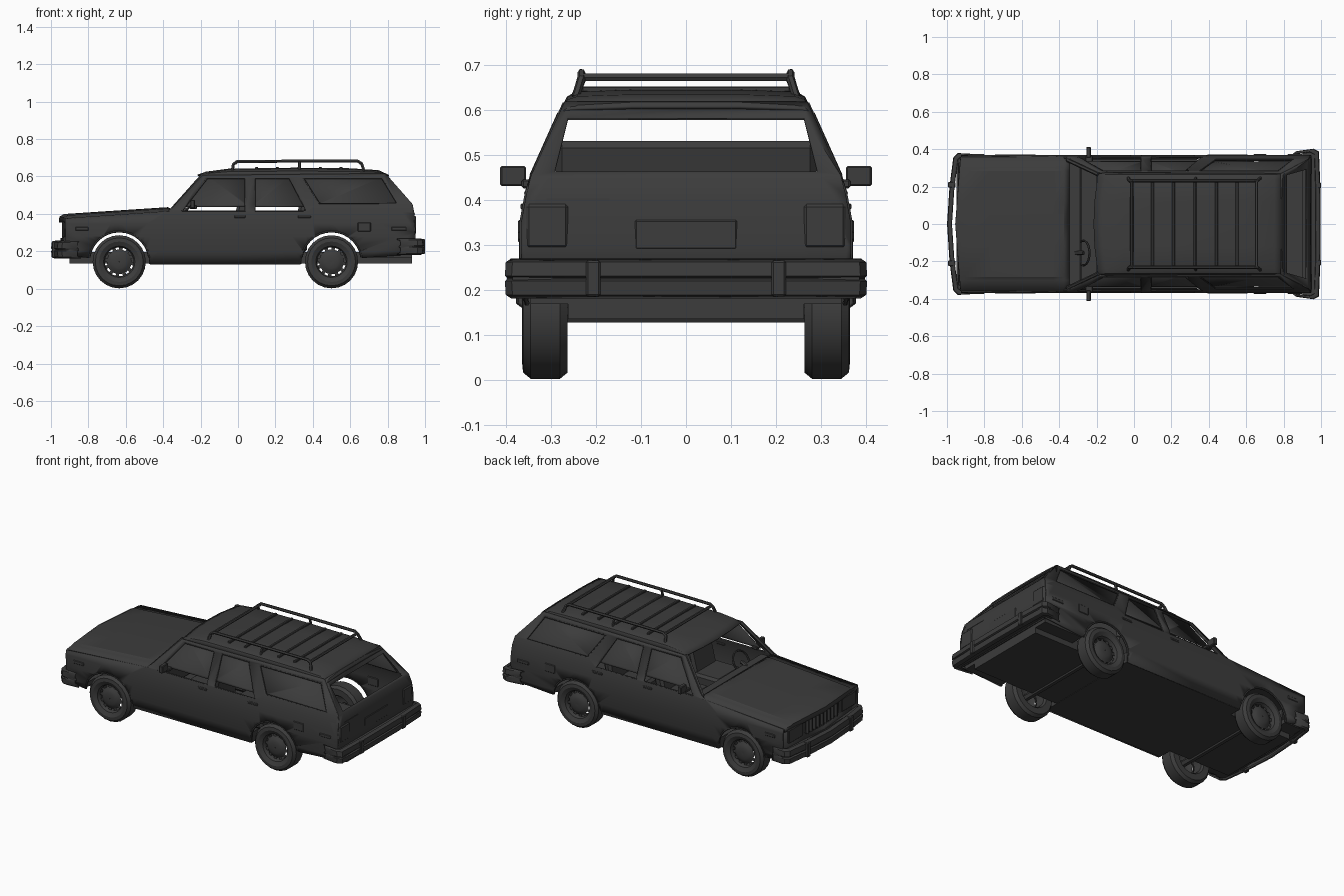
import bpy, bmesh, math
from mathutils import Vector

if "Cube" in bpy.data.objects:
    bpy.data.objects.remove(bpy.data.objects["Cube"])

paint = bpy.data.materials.new("charcoal paint")
paint.diffuse_color = (0.045, 0.045, 0.045, 1)
paint.use_nodes = True
paint.node_tree.nodes["Principled BSDF"].inputs["Base Color"].default_value = paint.diffuse_color


def finish(name, bm, thick=0):
    bmesh.ops.recalc_face_normals(bm, faces=bm.faces[:])
    me = bpy.data.meshes.new(name)
    bm.to_mesh(me)
    bm.free()
    ob = bpy.data.objects.new(name, me)
    bpy.context.collection.objects.link(ob)
    me.materials.append(paint)
    if thick:
        m = ob.modifiers.new("thickness", 'SOLIDIFY')
        m.thickness, m.offset = thick, 0
    return ob


def lerp(table, t):
    if t <= table[0][0]:
        return table[0][1]
    for (a, u), (b, v) in zip(table, table[1:]):
        if t <= b:
            return u + (v - u) * (t - a) / (b - a)
    return table[-1][1]


def panel(name, loops, knots, fmap, thick=0.008):
    """Flat outline with holes, cut at the knot heights, then bent by fmap."""
    bm = bmesh.new()
    for loop in loops:
        vs = [bm.verts.new((a, 0, z)) for a, z in loop]
        for i, v in enumerate(vs):
            bm.edges.new((v, vs[i - 1]))
    bmesh.ops.triangle_fill(bm, use_beauty=True, edges=bm.edges[:], normal=(0, 1, 0))
    for k in knots:
        bmesh.ops.bisect_plane(bm, geom=bm.verts[:] + bm.edges[:] + bm.faces[:],
                               plane_co=(0, 0, k), plane_no=(0, 0, 1))
    for v in bm.verts:
        v.co = fmap(v.co.x, v.co.z)
    return finish(name, bm, thick)


def loft(name, rows, thick=0, closed=False, skip=lambda i, j: False):
    bm = bmesh.new()
    g = [[bm.verts.new(p) for p in r] for r in rows]
    n = len(g)
    for i in range(n if closed else n - 1):
        for j in range(len(g[0]) - 1):
            if not skip(i, j):
                bm.faces.new((g[i][j], g[(i + 1) % n][j], g[(i + 1) % n][j + 1], g[i][j + 1]))
    return finish(name, bm, thick)


def box(name, x, y, z, lean=0, bev=0.004):
    """Box from ranges; lean shifts the top along x."""
    bm = bmesh.new()
    bmesh.ops.create_cube(bm, size=1)
    for v in bm.verts:
        s = v.co + Vector((.5, .5, .5))
        v.co = (x[0] + (x[1] - x[0]) * s.x + lean * s.z,
                y[0] + (y[1] - y[0]) * s.y, z[0] + (z[1] - z[0]) * s.z)
    if bev:
        bmesh.ops.bevel(bm, geom=bm.edges[:], offset=bev, segments=1, affect='EDGES')
    return finish(name, bm)


def tube(name, pts, r):
    cu = bpy.data.curves.new(name, 'CURVE')
    cu.dimensions, cu.bevel_depth, cu.bevel_resolution, cu.use_fill_caps = '3D', r, 1, True
    sp = cu.splines.new('POLY')
    sp.points.add(len(pts) - 1)
    for p, q in zip(sp.points, pts):
        p.co = (*q, 1)
    ob = bpy.data.objects.new(name, cu)
    bpy.context.collection.objects.link(ob)
    cu.materials.append(paint)
    bpy.ops.object.select_all(action='DESELECT')
    bpy.context.view_layer.objects.active = ob
    ob.select_set(True)
    bpy.ops.object.convert(target='MESH')


# Body section: half width by height, tail position by height
WIDTH = [(.13, .345), (.2, .36), (.28, .366), (.35, .366), (.41, .355), (.45, .344), (.615, .27)]
TAIL = [(.19, .94), (.3, .945), (.4, .94), (.45, .93), (.615, .785)]
KNOTS = [.2, .28, .35, .41, .45]
WHEELS = [-.635, .5]


def nose(y):
    return -.925 - .028 * (1 - abs(y) / .36)


def arch(cx, r, a0=8, a1=172, n=14):
    return [(cx + r * math.cos(math.radians(a0 + (a1 - a0) * i / n)),
             .145 + r * math.sin(math.radians(a0 + (a1 - a0) * i / n))) for i in range(n + 1)]


OUT = [(-.92, .18), (-.925, .375), (-.65, .393), (-.38, .412), (-.35, .432), (-.19, .605),
       (.785, .615), (.93, .45), (.94, .4), (.945, .3), (.94, .185), (.67, .165)]
OUT += arch(.5, .16) + [(.335, .13), (-.47, .13)] + arch(-.635, .16) + [(-.8, .165)]
WINDOWS = [[(-.3, .415), (-.165, .59), (.038, .59), (.038, .415)],
           [(.09, .415), (.09, .59), (.275, .59), (.365, .415)],
           [(.35, .59), (.77, .59), (.85, .455), (.435, .455)]]
GLASS = [[(-.28, .438), (-.16, .6), (.05, .6), (.05, .438)],
         [(.08, .438), (.08, .6), (.28, .6), (.36, .438)],
         [(.34, .6), (.78, .6), (.86, .445), (.425, .445)]]

for s, side in ((-1, "left"), (1, "right")):
    def skin(x, z, off=0):
        return Vector((x, s * (lerp(WIDTH, z) + off), z))

    def ys(a, b):
        return sorted((s * a, s * b))

    panel(side + "_body_side", [OUT] + WINDOWS, KNOTS, skin)
    for i, g in enumerate(GLASS):
        panel(f"{side}_side_window_{i}", [g], [.45], lambda x, z: skin(x, z, -.012), .003)
    # windscreen and tailgate pillars
    tube(side + "_front_pillar", [skin(-.355, .42, -.01), skin(-.19, .605, -.01)], .011)
    tube(side + "_centre_pillar", [skin(.065, .41, -.012), skin(.065, .6, -.012)], .012)
    # window frame rims and wheel arch lips
    for w in WINDOWS:
        tube(side + "_window_rim", [skin(x, z, .002) for x, z in w + w[:1]], .004)
    for cx in WHEELS:
        tube(side + "_arch_lip", [skin(x, z) for x, z in arch(cx, .162)], .006)
    # small side fittings
    for nm, x0, x1, z0, z1 in (("front_marker", -.87, -.80, .31, .33), ("rear_marker", .82, .90, .31, .33),
                               ("fuel_flap", .64, .71, .305, .355), ("front_handle", -.02, .04, .378, .392),
                               ("rear_handle", .32, .39, .378, .392)):
        w = lerp(WIDTH, z0)
        box(f"{side}_{nm}", (x0, x1), ys(w - .01, w + .007), (z0, z1), bev=.003)
    for x in (-.355, .07, .33):
        tube(side + "_door_seam", [skin(x, z, .001) for z in (.14, .2, .28, .35, .405)], .003)
    # door mirror
    box(side + "_mirror", (-.255, -.23), ys(.355, .413), (.43, .475))
    box(side + "_mirror_arm", (-.26, -.22), ys(.325, .365), (.425, .445))
    # wheels
    prof = [(.001, .350), (.035, .352), (.05, .345), (.066, .335), (.077, .335), (.084, .352),
            (.092, .356), (.108, .364), (.128, .362), (.142, .345), (.142, .28), (.128, .263),
            (.09, .263), (.08, .275), (.079, .335)]
    for cx, nm in zip(WHEELS, ("front", "rear")):
        rows = []
        for i in range(24):
            a = math.tau * i / 24
            rows.append([(cx + r * math.cos(a), s * y, .144 + r * math.sin(a)) for r, y in prof])
        loft(f"{side}_{nm}_wheel", rows, closed=True, skip=lambda i, j: j == 3 and i % 2 == 0)
    # lamps, overriders
    box(side + "_headlamp", (-.94, -.925), ys(.19, .33), (.275, .36))
    box(side + "_tail_lamp", (.935, .952), ys(.262, .355), (.292, .39), bev=.006)
    box(side + "_rear_overrider", (.975, 1), ys(.19, .222), (.185, .265))
    box(side + "_front_overrider", (-.995, -.955), ys(.195, .225), (.165, .255))
    # roof rack rail with feet
    y = s * .232
    tube(side + "_rack_rail", [(-.03, s * .245, .632), (-.025, y, .665), (-.005, y, .68), (.3, y, .682),
                               (.64, y, .682), (.66, y, .67), (.675, s * .245, .628)], .009)
    tube(side + "_rack_foot", [(.33, s * .245, .635), (.33, y, .68)], .008)
    # front seats
    box(side + "_front_seat", (-.2, .02), ys(.04, .27), (.2, .33), bev=.015)
    box(side + "_front_seat_back", (-.04, .02), ys(.05, .26), (.3, .5), lean=.05, bev=.015)

# Hood with raised centre and folded nose
COLS = [(-.357, 0), (-.30, .003), (-.283, .014), (-.12, .019), (0, .021),
        (.12, .019), (.283, .014), (.30, .003), (.357, 0)]
rows = [[(nose(y), y, .355) for y, h in COLS]]
for t in (0, .04, .3, .6, .9, 1):
    k = .45 if t == 0 else 1
    rows.append([(nose(y) * (1 - t) - .375 * t, y, .374 + .038 * t + h * k) for y, h in COLS])
rows.append([(-.345, y, .415) for y, h in COLS])
loft("hood", rows, .006)

# Front face with grille opening
panel("front_face", [[(-.36, .17), (-.36, .375), (0, .375), (.36, .375), (.36, .17), (0, .17)],
                     [(-.16, .27), (-.16, .36), (0, .36), (.16, .36), (.16, .27), (0, .27)]],
      [.28], lambda y, z: Vector((nose(y) + .008, y, z)))
box("grille_back", (-.925, -.915), (-.18, .18), (.26, .37), bev=0)
for i in range(9):
    y = -.14 + .035 * i
    box("grille_bar", (-.942, -.92), (y - .004, y + .004), (.268, .362), bev=0)

# Roof
rows = []
for x, top in ((-.215, .606), (-.17, .622), (-.05, .638), (.3, .643), (.6, .64), (.75, .63), (.805, .605)):
    e = min(.605, top - .012)
    half = [(.272, e), (.262, e + (top - e) * .55), (.24, top - .004), (.12, top)]
    sec = [(-y, z) for y, z in half] + [(0, top)] + [(y, z) for y, z in reversed(half)]
    rows.append([(x + (.025 * (y / .27) ** 2 if x < -.1 else 0), y, z) for y, z in sec])
loft("roof", rows, .008)
box("roof_rear_lip", (.775, .8), (-.265, .265), (.578, .608), lean=-.01)

# Rack bars and roof slats
for x in (-.012, .655):
    tube("rack_end_bar", [(x, -.232, .672), (x, .232, .672)], .009)
for x in (.1, .21, .325, .44, .55):
    box("rack_slat", (x - .008, x + .008), (-.232, .232), (.638, .652), bev=.003)

# Tailgate with open rear window
half = [(.345, .185), (.36, .2), (.366, .28), (.366, .35), (.355, .41), (.344, .45), (.27, .615)]
panel("tailgate", [half + [(-y, z) for y, z in reversed(half)],
                   [(.292, .46), (.262, .58), (-.262, .58), (-.292, .46)]],
      [.3, .4, .45], lambda y, z: Vector((lerp(TAIL, z), y, z)))
box("plate_recess", (.94, .95), (-.113, .113), (.29, .355), bev=.003)
box("tailgate_trim", (.936, .946), (-.31, -.17), (.398, .403), bev=0)


# Wrap-around bumpers
def bumper(name, path, z0, z1, d):
    h = z1 - z0
    sec = [(0, .02), (.08, .003), (.4, 0), (.45, .008), (.55, .008), (.6, 0), (.92, .003), (1, .02)]
    rows = [[(x - d * o, y * (1 - o * 1.5), z0 + h * f) for f, o in sec] for x, y in path]
    loft(name, rows, .01)


rear = [(.87, -.385), (.96, -.398), (.985, -.385), (.992, -.2), (.993, 0)]
front = [(-.86, -.37), (-.94, -.375), (-.962, -.355), (-.982, -.2), (-.995, 0)]
for nm, p, z0, z1, d in (("rear_bumper", rear, .185, .265, 1), ("front_bumper", front, .165, .252, -1)):
    bumper(nm, p + [(x, -y) for x, y in reversed(p[:-1])], z0, z1, d)
box("rear_bumper_shelf", (.9, .985), (-.385, .385), (.19, .258), bev=0)
box("front_bumper_shelf", (-.95, -.89), (-.355, .355), (.17, .245), bev=0)

# Underbody, narrow between wheels
box("floor", (-.9, .93), (-.262, .262), (.135, .195), bev=0)
for x in ((-.92, -.8), (-.475, .34), (.665, .93)):
    box("floor_wing", x, (-.345, .345), (.132 if x[0] == -.475 else .168, .195), bev=0)
for cx in WHEELS:
    tube("axle", [(cx, -.335, .144), (cx, .335, .144)], .02)

# Cabin
box("dashboard", (-.36, -.28), (-.335, .335), (.28, .412), bev=.01)
box("rear_seat", (.13, .37), (-.3, .3), (.195, .32), bev=.015)
box("rear_seat_back", (.3, .35), (-.29, .29), (.3, .53), lean=.04, bev=.015)
rows = []
for i in range(24):
    a = math.tau * i / 24
    c = Vector((-.27 + .032 * math.cos(a), -.155 + .066 * math.sin(a), .425 + .055 * math.cos(a)))
    rows.append(c)
tube("steering_wheel", rows + rows[:1], .006)
tube("steering_column", [(-.34, -.155, .39), (-.27, -.155, .425)], .012)

# Smooth shading with sharp edges kept
bpy.ops.object.select_all(action='SELECT')
bpy.context.view_layer.objects.active = bpy.context.selected_objects[0]
bpy.ops.object.shade_smooth_by_angle(angle=math.radians(30))
